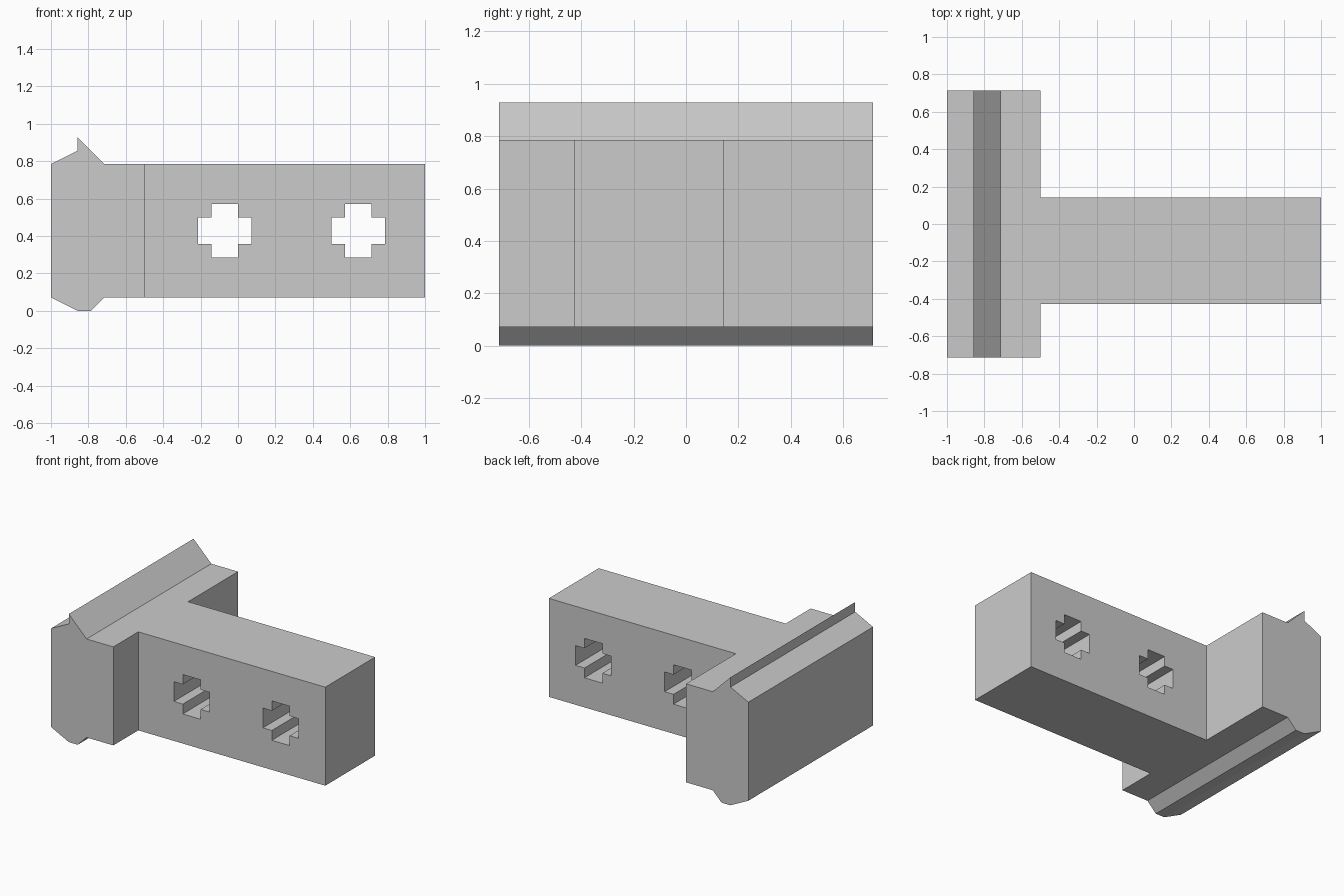
import bpy
import bmesh

cube = bpy.data.objects.get("Cube")
if cube:
    bpy.data.objects.remove(cube, do_unlink=True)

U = 1 / 14  # modelling module

grey = bpy.data.materials.new("plain grey")
grey.use_nodes = True
COLOUR = (0.6, 0.6, 0.6, 1)
grey.diffuse_color = COLOUR
grey.node_tree.nodes["Principled BSDF"].inputs["Base Color"].default_value = COLOUR


def prism(name, profile, y0, y1):
    """Extrude an x-z profile, given in modules, from y0 to y1."""
    bm = bmesh.new()
    face = bm.faces.new([bm.verts.new((x * U, y0 * U, z * U)) for x, z in profile])
    side = bmesh.ops.extrude_face_region(bm, geom=[face])["geom"]
    verts = [v for v in side if isinstance(v, bmesh.types.BMVert)]
    bmesh.ops.translate(bm, verts=verts, vec=(0, (y1 - y0) * U, 0))
    bmesh.ops.recalc_face_normals(bm, faces=bm.faces)
    mesh = bpy.data.meshes.new(name)
    bm.to_mesh(mesh)
    bm.free()
    mesh.materials.append(grey)
    obj = bpy.data.objects.new(name, mesh)
    bpy.context.collection.objects.link(obj)
    return obj


def boolean(target, tool, operation):
    mod = target.modifiers.new(operation.title(), "BOOLEAN")
    mod.object = tool
    mod.operation = operation
    mod.solver = "EXACT"
    tool.hide_render = True
    tool.hide_set(True)
    bpy.context.view_layer.objects.active = target
    bpy.ops.object.modifier_apply(modifier=mod.name)
    bpy.data.objects.remove(tool, do_unlink=True)


# Cross head with a hooked ridge on top and a keel below
bracket = prism("t_bracket", [(-14, 11), (-12, 12), (-12, 13), (-10, 11), (-7, 11),
                              (-7, 1), (-10, 1), (-11, 0), (-12, 0), (-14, 1)], -10, 10)

# Off-centre arm
arm = prism("arm", [(-8, 1), (14, 1), (14, 11), (-8, 11)], -6, 2)
boolean(bracket, arm, "UNION")

# Plus-shaped through holes
PLUS = [(-1, -2), (1, -2), (1, -1), (2, -1), (2, 1), (1, 1),
        (1, 2), (-1, 2), (-1, 1), (-2, 1), (-2, -1), (-1, -1)]
for cx in (-1, 9):
    cutter = prism("hole_cutter", [(x + cx, z + 6) for x, z in PLUS], -7, 3)
    boolean(bracket, cutter, "DIFFERENCE")

# Merge the coplanar faces left by the joins
bm = bmesh.new()
bm.from_mesh(bracket.data)
bmesh.ops.remove_doubles(bm, verts=bm.verts, dist=0.0001)
bmesh.ops.dissolve_limit(bm, angle_limit=0.01, verts=bm.verts, edges=bm.edges)
bm.to_mesh(bracket.data)
bm.free()
